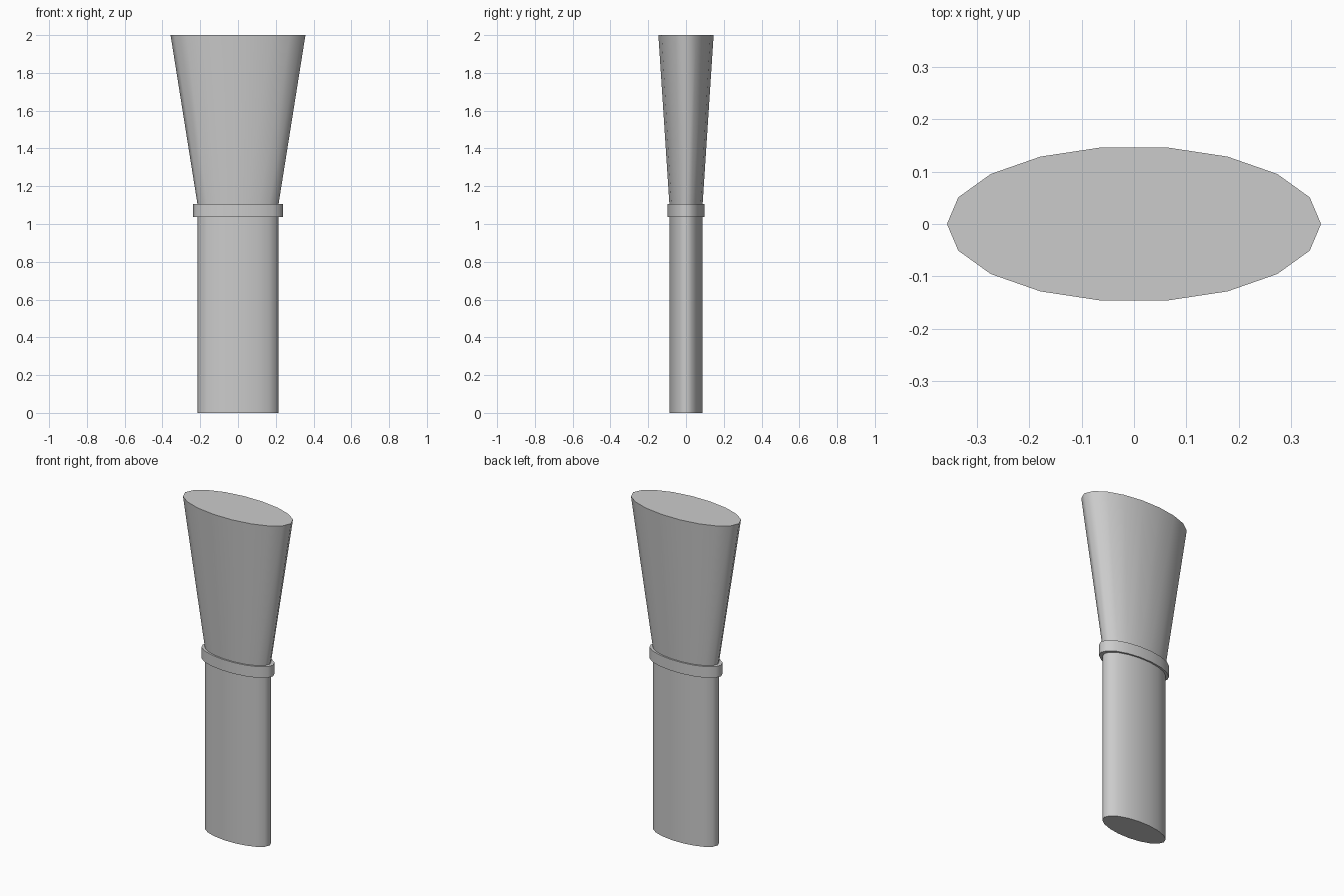
import bpy
import math

if "Cube" in bpy.data.objects:
    bpy.data.objects.remove(bpy.data.objects["Cube"])

SIDES = 18
RATIO = 0.416  # depth of the oval relative to its width


def oval_part(name, z0, z1, r0, r1):
    """Closed 18-sided oval frustum from z0 to z1."""
    rings = [[(r * math.cos(2 * math.pi * i / SIDES),
               r * RATIO * math.sin(2 * math.pi * i / SIDES), z)
              for i in range(SIDES)] for z, r in ((z0, r0), (z1, r1))]
    faces = [(i, (i + 1) % SIDES, SIDES + (i + 1) % SIDES, SIDES + i)
             for i in range(SIDES)]
    faces += [tuple(reversed(range(SIDES))), tuple(range(SIDES, 2 * SIDES))]
    mesh = bpy.data.meshes.new(name)
    mesh.from_pydata(rings[0] + rings[1], [], faces)
    obj = bpy.data.objects.new(name, mesh)
    bpy.context.collection.objects.link(obj)
    bpy.ops.object.select_all(action='DESELECT')
    obj.select_set(True)
    bpy.context.view_layer.objects.active = obj
    bpy.ops.object.shade_smooth_by_angle(angle=math.radians(50))
    return obj


# straight oval handle
oval_part("handle", 0.0, 1.07, 0.214, 0.214)
# raised band around the joint
oval_part("collar", 1.037, 1.105, 0.237, 0.237)
# flared upper section
oval_part("flared_head", 1.07, 2.0, 0.209, 0.357)
